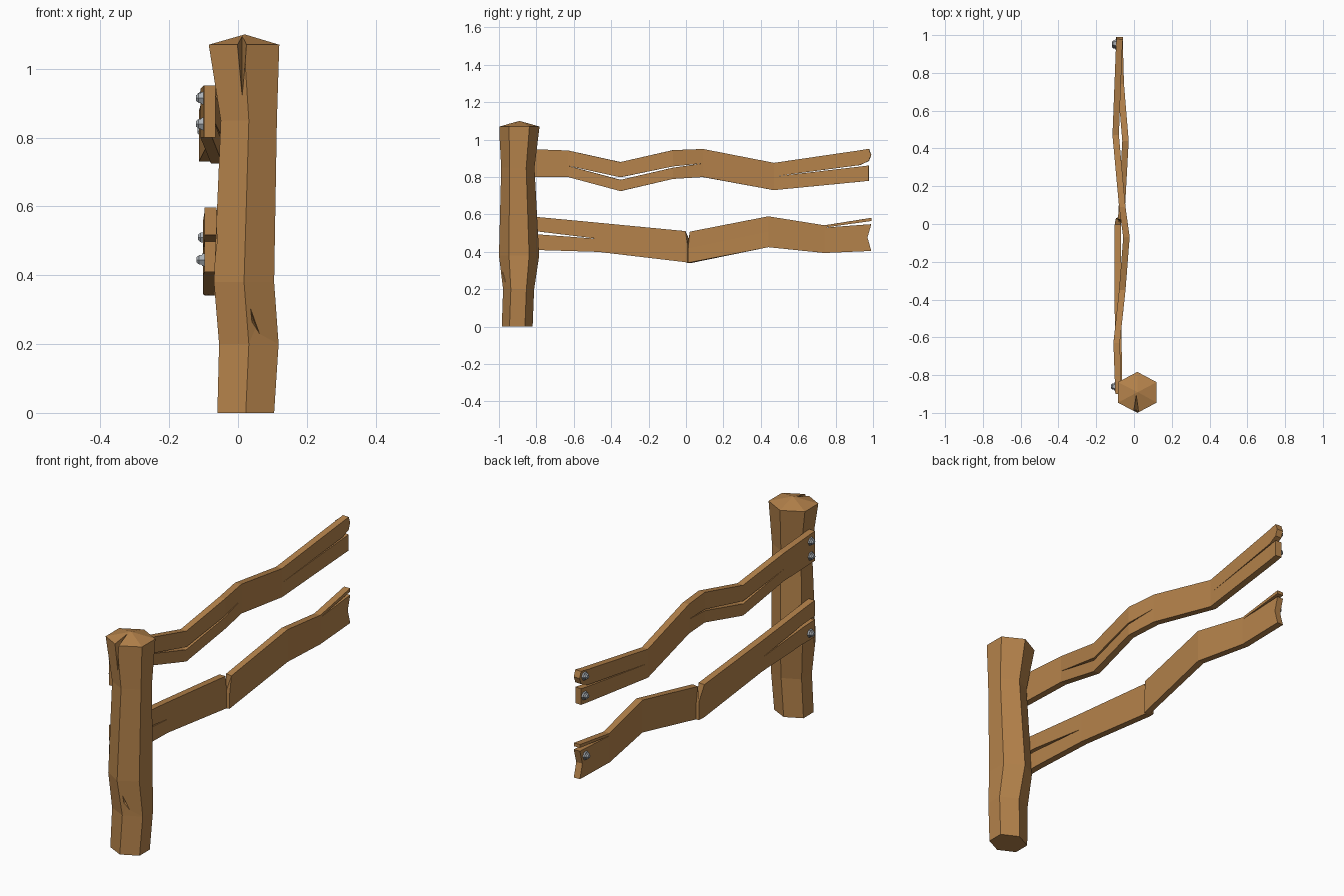
import bpy, bmesh, math
from mathutils import Matrix, Vector

if "Cube" in bpy.data.objects:
    bpy.data.objects.remove(bpy.data.objects["Cube"])


def material(name, rgb):
    m = bpy.data.materials.new(name)
    m.diffuse_color = (*rgb, 1)
    m.use_nodes = True
    m.node_tree.nodes["Principled BSDF"].inputs["Base Color"].default_value = m.diffuse_color
    return m


wood = material("weathered wood", (0.46, 0.225, 0.07))
steel = material("bolt steel", (0.40, 0.43, 0.46))


def finish(bm, name, mat, fix=True):
    if fix:
        bmesh.ops.recalc_face_normals(bm, faces=bm.faces[:])
    me = bpy.data.meshes.new(name)
    bm.to_mesh(me)
    bm.free()
    me.materials.append(mat)
    ob = bpy.data.objects.new(name, me)
    bpy.context.collection.objects.link(ob)
    return ob


def crack(post, name, pts):
    """Hull-shaped hidden cutter that splits the post surface."""
    bm = bmesh.new()
    for p in pts:
        bm.verts.new(p)
    bmesh.ops.convex_hull(bm, input=bm.verts[:])
    cutter = finish(bm, name, wood)
    cutter.hide_render = True
    cutter.hide_viewport = True
    cutter.display_type = 'WIRE'
    mod = post.modifiers.new(name, 'BOOLEAN')
    mod.operation = 'DIFFERENCE'
    mod.solver = 'EXACT'
    mod.object = cutter


# Post: uneven hexagonal rings (z, x min, x max, y min, y max) with a peaked top
rings = [(0, -.06, .105, -.985, -.82), (.2, -.055, .118, -.978, -.812),
         (.38, -.07, .105, -1.0, -.785), (.85, -.05, .113, -.988, -.81),
         (1.07, -.085, .12, -1.0, -.783)]
bm = bmesh.new()
loops = []
for z, x0, x1, y0, y1 in rings:
    loop = []
    for i in range(6):
        a = math.radians(90 + 60 * i)
        x = (x0 + x1) / 2 + (x1 - x0) / 2 * math.cos(a) / math.cos(math.pi / 6)
        y = (y0 + y1) / 2 + (y1 - y0) / 2 * math.sin(a)
        loop.append(bm.verts.new((x, y, z)))
    loops.append(loop)
for a, b in zip(loops, loops[1:]):
    for i in range(6):
        j = (i + 1) % 6
        bm.faces.new((a[i], a[j], b[j], b[i]))
bm.faces.new(loops[0])
peak = bm.verts.new((.02, -.89, 1.1))
for i in range(6):
    bm.faces.new((loops[-1][i], loops[-1][(i + 1) % 6], peak))
post = finish(bm, "post", wood)

crack(post, "top_crack_cutter", [(-.015, -1.04, 1.12), (.035, -1.04, 1.12), (.012, -.895, 1.12),
                                 (.012, -.955, 1.05), (.012, -1.01, .86)])
crack(post, "front_crack_cutter", [(.022, -1.03, .36), (.03, -1.03, .25), (.05, -1.03, .27),
                                   (.098, -.98, .15), (.045, -.955, .27)])
crack(post, "back_crack_cutter", [(-.10, -.945, .72), (-.10, -.965, .5), (-.10, -.925, .48),
                                  (-.09, -.93, .2), (-.042, -.94, .5)])


def rail(name, stations, nick):
    """Wavy board. Station: y, x, bottom z, split low z, split high z, top z."""
    bm = bmesh.new()
    cols = [[bm.verts.new((x, y, z)) for z in zs] for y, x, *zs in stations]
    for a, b in zip(cols, cols[1:]):
        for k in (0, 2):
            bm.faces.new((a[k], b[k], b[k + 1], a[k + 1]))
    # jagged end: break the end edges and push the middle in or out
    for k, dy in nick.items():
        edge = bm.edges.get((cols[-1][k], cols[-1][k + 1]))
        new = bmesh.ops.subdivide_edges(bm, edges=[edge], cuts=1)["geom_inner"]
        for v in new:
            if isinstance(v, bmesh.types.BMVert):
                v.co.y += dy
    bmesh.ops.remove_doubles(bm, verts=bm.verts[:], dist=.001)
    ob = finish(bm, name, wood)
    mod = ob.modifiers.new("thickness", 'SOLIDIFY')
    mod.thickness = .034
    mod.offset = 0


rail("upper_rail", [
    (-.90, -.082, .80, .866, .866, .952), (-.63, -.092, .80, .86, .86, .942),
    (-.35, -.062, .725, .785, .799, .88), (-.07, -.04, .79, .85, .857, .944),
    (.09, -.062, .80, .873, .873, .95), (.47, -.097, .73, .803, .803, .876),
    (.93, -.079, .775, .856, .864, .943), (.978, -.076, .78, .862, .886, .951)],
    {2: .012})

rail("lower_rail", [
    (-.90, -.08, .41, .498, .517, .597), (-.80, -.08, .41, .494, .51, .587),
    (-.47, -.085, .40, .47, .47, .556), (-.003, -.085, .345, .42, .42, .511),
    (.02, -.083, .341, .42, .42, .435), (.023, -.068, .342, .42, .42, .508),
    (.44, -.045, .425, .51, .51, .59), (.74, -.07, .394, .53, .53, .542),
    (.99, -.077, .405, .548, .565, .582)],
    {0: -.02})


# Bolts: hexagonal washer, head and tapered cap along -x
def bolt(name, x, y, z):
    bm = bmesh.new()
    for r1, r2, x0, depth in ((.023, .02, .004, .012), (.017, .016, -.006, .01),
                              (.016, .009, -.016, .007)):
        turn = Matrix.Translation(Vector((x + x0 - depth / 2, y, z))) @ Matrix.Rotation(-math.pi / 2, 4, 'Y')
        bmesh.ops.create_cone(bm, cap_ends=True, segments=6, radius1=r1, radius2=r2,
                              depth=depth, matrix=turn)
    finish(bm, name, steel)


places = [(-.099, -.86, .915), (-.099, -.86, .84), (-.097, -.86, .445),
          (-.094, .955, .92), (-.094, .955, .82), (-.093, .945, .51)]
for i, p in enumerate(places):
    bolt(f"bolt_{i + 1}", *p)
